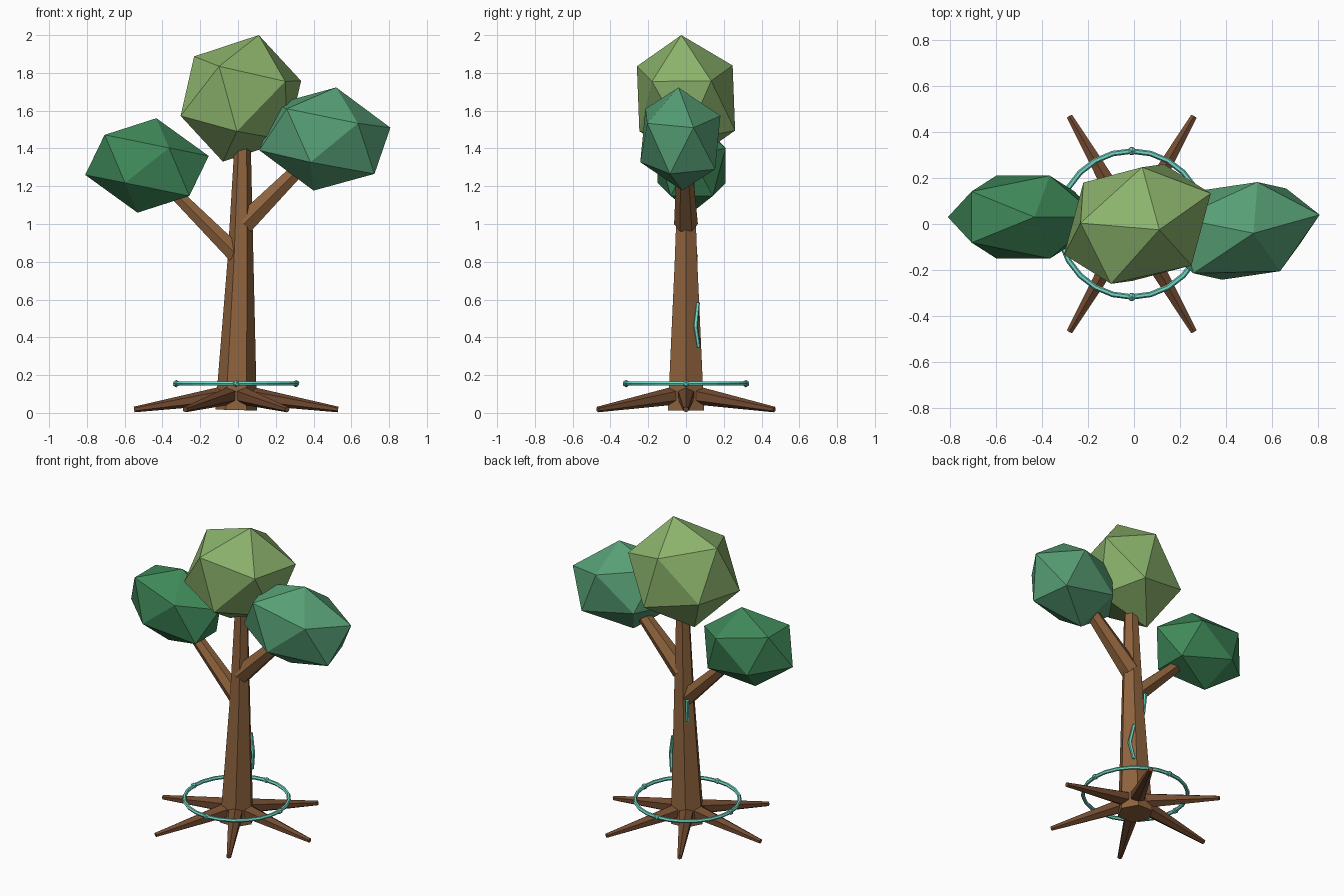
import bpy, bmesh
from math import sin, cos, pi
from mathutils import Vector, Matrix

if "Cube" in bpy.data.objects:
    bpy.data.objects.remove(bpy.data.objects["Cube"])


def material(name, rgb):
    m = bpy.data.materials.new(name)
    m.diffuse_color = (*rgb, 1)
    m.use_nodes = True
    m.node_tree.nodes["Principled BSDF"].inputs["Base Color"].default_value = m.diffuse_color
    return m


BARK = material("bark", (0.275, 0.126, 0.047))
ROOT = material("root_bark", (0.17, 0.07, 0.03))
LIGHT = material("light_leaf", (0.26, 0.45, 0.15))
MID = material("mid_leaf", (0.095, 0.35, 0.18))
DARK = material("dark_leaf", (0.05, 0.25, 0.10))
GLOW = material("turquoise", (0.17, 0.69, 0.57))


def finish(name, bm, mat):
    bmesh.ops.recalc_face_normals(bm, faces=bm.faces)
    me = bpy.data.meshes.new(name)
    bm.to_mesh(me)
    bm.free()
    me.materials.append(mat)
    ob = bpy.data.objects.new(name, me)
    bpy.context.collection.objects.link(ob)
    return ob


def limb(name, points, radii, ref, mat, sides=6):
    """Faceted tapering tube; one corner points along ref."""
    bm = bmesh.new()
    pts = [Vector(p) for p in points]
    axis = (pts[-1] - pts[0]).normalized()
    u = Vector(ref)
    u = (u - axis * u.dot(axis)).normalized()
    v = axis.cross(u)
    rings = []
    for p, r in zip(pts, radii):
        rings.append([bm.verts.new(p + r * (cos(a) * u + sin(a) * v))
                      for a in (2 * pi * i / sides for i in range(sides))])
    for lo, hi in zip(rings, rings[1:]):
        for i in range(sides):
            j = (i + 1) % sides
            bm.faces.new((lo[i], lo[j], hi[j], hi[i]))
    bm.faces.new(rings[0][::-1])
    bm.faces.new(rings[-1])
    return finish(name, bm, mat)


def foliage(name, centre, top, a, b, mat):
    """Icosahedron tilted and stretched so its top corner and two neighbours land on top, a, b."""
    bm = bmesh.new()
    bmesh.ops.create_icosphere(bm, subdivisions=1, radius=1)
    src = Matrix(((0, 0, 1), (0.8944, 0, 0.4472), (0.2764, 0.8506, 0.4472))).transposed()
    dst = Matrix((top, a, b)).transposed()
    m = Matrix.Translation(centre) @ (dst @ src.inverted()).to_4x4()
    bmesh.ops.transform(bm, matrix=m, verts=bm.verts)
    return finish(name, bm, mat)


CX = -0.01  # trunk base centre

# Trunk and branches
limb("trunk", [(CX, 0, 0.015), (0.013, 0, 0.8), (0.025, 0, 1.45)],
     [0.11, 0.069, 0.042], (1, 0, 0), BARK)
limb("left_branch", [(-0.01, 0, 0.84), (-0.40, 0.01, 1.23)], [0.055, 0.034], (0, 1, 0), BARK)
limb("right_branch", [(0.03, 0, 1.0), (0.38, -0.01, 1.35)], [0.063, 0.038], (0, 1, 0), BARK)

# Six spreading roots
for i in range(6):
    c, s = cos(i * pi / 3), sin(i * pi / 3)
    limb(f"root_{i + 1}", [(CX + 0.05 * c, 0.05 * s, 0.095), (CX + 0.54 * c, 0.54 * s, 0.018)],
         [0.05, 0.015], (0, 0, 1), ROOT)

# Foliage clumps
foliage("top_foliage", (0.015, 0, 1.665), (0.095, -0.025, 0.335),
        (-0.115, -0.26, 0.17), (0.235, -0.18, 0.09), LIGHT)
foliage("right_foliage", (0.46, -0.03, 1.45), (0.06, -0.01, 0.273),
        (0.175, -0.175, 0.083), (0.347, 0.07, 0.06), MID)
foliage("left_foliage", (-0.482, 0.03, 1.31), (0.05, 0, 0.25),
        (0.117, -0.18, 0.093), (0.327, 0, 0.05), DARK)

# Floating ring with four small beads
bpy.ops.mesh.primitive_torus_add(location=(CX, 0, 0.155), major_radius=0.317, minor_radius=0.012,
                                 major_segments=24, minor_segments=6)
ring = bpy.context.object
ring.name = "ring"
ring.data.materials.append(GLOW)
for i in range(4):
    bm = bmesh.new()
    bmesh.ops.create_icosphere(bm, subdivisions=1, radius=0.02)
    bmesh.ops.translate(bm, verts=bm.verts,
                        vec=(CX + 0.317 * cos(i * pi / 2), 0.317 * sin(i * pi / 2), 0.155))
    finish(f"ring_bead_{i + 1}", bm, GLOW)

# Glowing veins on the back of the trunk
limb("lower_vein", [(0.053, 0.064, 0.585), (0.076, 0.051, 0.46), (0.058, 0.068, 0.345)],
     [0.01, 0.012, 0.01], (0.866, 0.5, 0), GLOW, 5)
limb("upper_vein", [(-0.04, 0.042, 0.70), (-0.045, 0.053, 0.84)],
     [0.009, 0.012], (-0.7, 0.7, 0), GLOW, 5)
